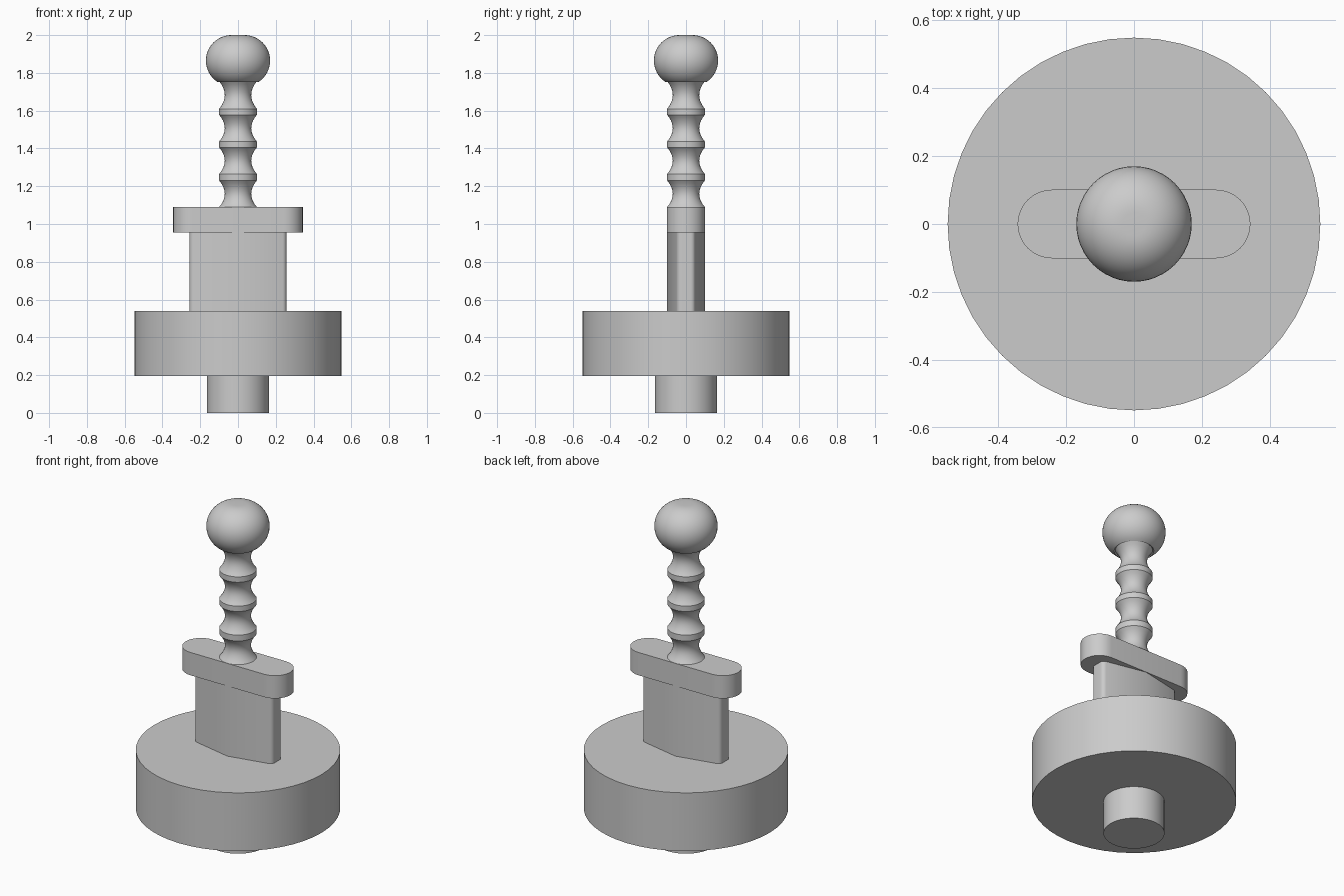
import bpy, bmesh, math
from math import sin, cos, pi, radians

if "Cube" in bpy.data.objects:
    bpy.data.objects.remove(bpy.data.objects["Cube"])

grey = bpy.data.materials.new("plain_grey")
grey.use_nodes = True
colour = (0.6, 0.6, 0.6, 1)
grey.diffuse_color = colour
grey.node_tree.nodes["Principled BSDF"].inputs["Base Color"].default_value = colour


def finish(bm, name, angle=30):
    bmesh.ops.recalc_face_normals(bm, faces=bm.faces)
    mesh = bpy.data.meshes.new(name)
    bm.to_mesh(mesh)
    bm.free()
    obj = bpy.data.objects.new(name, mesh)
    bpy.context.collection.objects.link(obj)
    mesh.materials.append(grey)
    bpy.ops.object.select_all(action="DESELECT")
    obj.select_set(True)
    bpy.context.view_layer.objects.active = obj
    bpy.ops.object.shade_smooth_by_angle(angle=radians(angle))
    return obj


def prism(name, outline, bottom, top):
    """Extrude a plan outline straight up."""
    bm = bmesh.new()
    face = bm.faces.new([bm.verts.new((x, y, bottom)) for x, y in outline])
    up = bmesh.ops.extrude_face_region(bm, geom=[face])["geom"]
    for v in up:
        if isinstance(v, bmesh.types.BMVert):
            v.co.z = top
    return finish(bm, name)


def lathe(name, profile, steps=48):
    """Spin a radius/height profile around the z axis."""
    bm = bmesh.new()
    verts = [bm.verts.new((r, 0, z)) for r, z in profile]
    edges = [bm.edges.new(pair) for pair in zip(verts, verts[1:])]
    bmesh.ops.spin(bm, geom=verts + edges, axis=(0, 0, 1), cent=(0, 0, 0),
                   angle=2 * pi, steps=steps)
    bmesh.ops.remove_doubles(bm, verts=bm.verts, dist=0.0001)
    return finish(bm, name)


def rounded_end(cx, cy, radius, start, stop, steps):
    return [(cx + radius * cos(a), cy + radius * sin(a))
            for a in (radians(start + (stop - start) * i / steps)
                      for i in range(steps + 1))]


def both_ends(half):
    """Repeat a half outline turned by 180 degrees."""
    return half + [(-x, -y) for x, y in half]


# Base peg and stone disc
lathe("base_peg", [(0, 0), (0.164, 0), (0.164, 0.2), (0, 0.2)])
lathe("base_disc", [(0, 0.195), (0.549, 0.195), (0.549, 0.54), (0, 0.54)])

# Blade: shallow ridge on front and back, softened edges
blade_half = ([(0, -0.1)] + rounded_end(0.232, -0.025, 0.025, -80, 0, 5)
              + rounded_end(0.232, 0.025, 0.025, 0, 80, 5))
prism("blade", both_ends(blade_half), 0.53, 0.96)

# Crossguard: bar with half-round ends
prism("crossguard", both_ends(rounded_end(0.242, 0, 0.101, -90, 90, 16)), 0.955, 1.09)

# Grip: concave necks between flat rings, ending under the pommel
grip = [(0, 1.085), (0.1, 1.085)]
for low, high in ((1.09, 1.23), (1.265, 1.405), (1.437, 1.578), (1.61, 1.755)):
    for i in range(11):
        t = i / 10
        grip.append((0.1 - 0.03 * sin(pi * t) ** 0.85, low + (high - low) * t))
# Pommel: slightly flattened ball
pommel = rounded_end(0.035, 1.865, 0.135, -58, 90, 20)
lathe("grip_and_pommel", grip + pommel + [(0, 2.0)])
